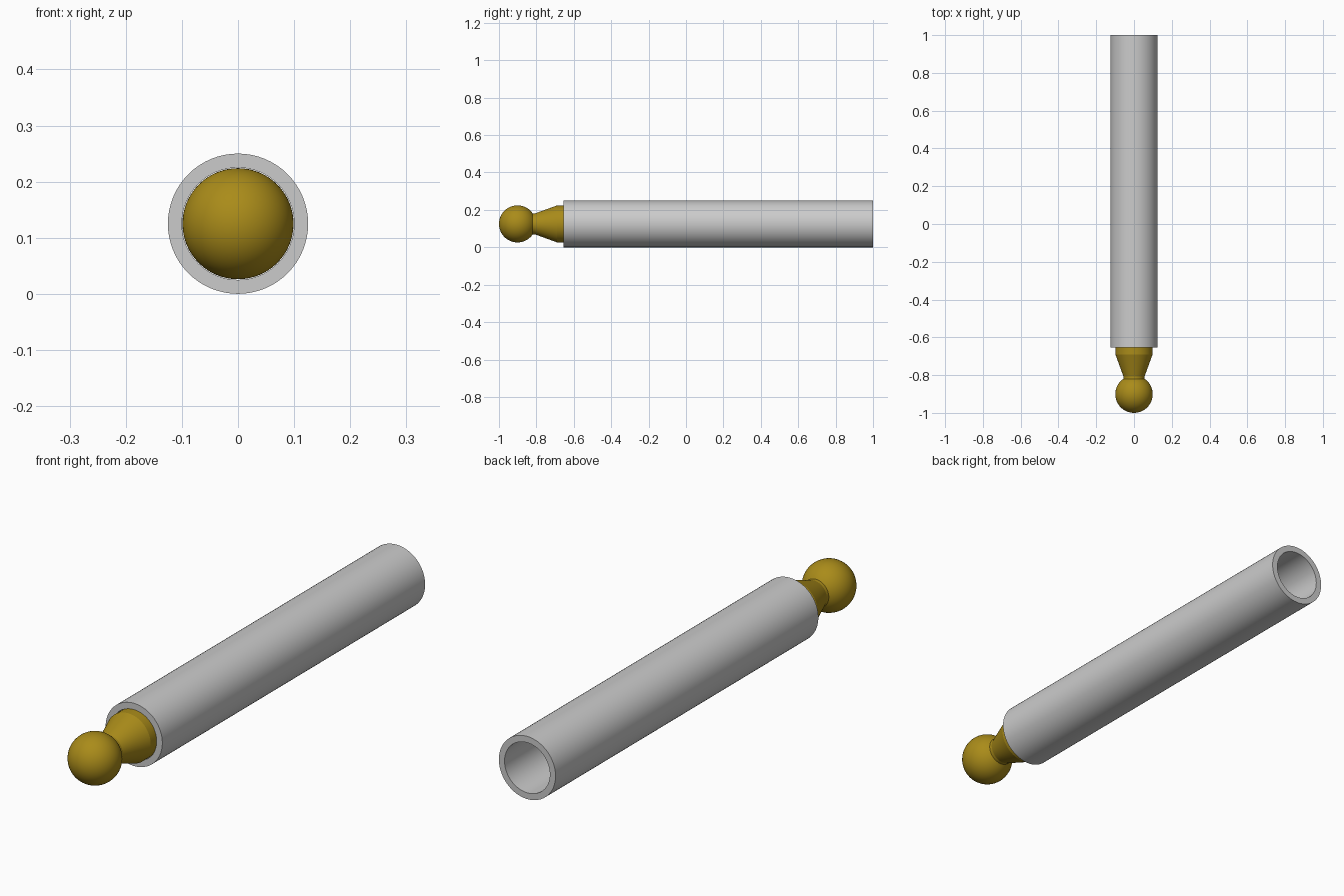
import bpy, bmesh, math

if "Cube" in bpy.data.objects:
    bpy.data.objects.remove(bpy.data.objects["Cube"])

AXIS_Z = 0.125
SEGMENTS = 64


def lathe(name, profile, closed=False):
    """Revolve (radius, y) points around the long axis of the model."""
    bm = bmesh.new()
    verts = [bm.verts.new((r, y, 0)) for r, y in profile]
    edges = [bm.edges.new(pair) for pair in zip(verts, verts[1:])]
    if closed:
        edges.append(bm.edges.new((verts[-1], verts[0])))
    bmesh.ops.spin(bm, geom=verts + edges, cent=(0, 0, 0), axis=(0, 1, 0),
                   angle=math.tau, steps=SEGMENTS, use_duplicate=False)
    bmesh.ops.remove_doubles(bm, verts=bm.verts, dist=1e-5)
    bmesh.ops.recalc_face_normals(bm, faces=bm.faces)
    mesh = bpy.data.meshes.new(name)
    bm.to_mesh(mesh)
    bm.free()
    obj = bpy.data.objects.new(name, mesh)
    obj.location.z = AXIS_Z
    bpy.context.collection.objects.link(obj)
    bpy.ops.object.select_all(action='DESELECT')
    obj.select_set(True)
    bpy.context.view_layer.objects.active = obj
    bpy.ops.object.shade_smooth_by_angle(angle=math.radians(15))
    return obj


# Hollow tube, open at the back
lathe("tube", [(0.125, -0.655), (0.125, 1.0), (0.1, 1.0), (0.1, -0.655)], closed=True)

# Ball stud: round head, narrow neck, flared cone and plug inside the tube
R, CENTRE, NECK = 0.099, -0.901, 0.056
end = math.pi - math.asin(NECK / R)
ball = [(R * math.sin(end * i / 24), CENTRE - R * math.cos(end * i / 24)) for i in range(25)]
stud = lathe("ball_stud", ball + [(NECK, -0.807), (0.0985, -0.69), (0.0985, -0.55), (0, -0.55)])

brass = bpy.data.materials.new("brass")
brass.diffuse_color = (0.40, 0.26, 0.01, 1)
brass.use_nodes = True
brass.node_tree.nodes["Principled BSDF"].inputs["Base Color"].default_value = brass.diffuse_color
stud.data.materials.append(brass)
